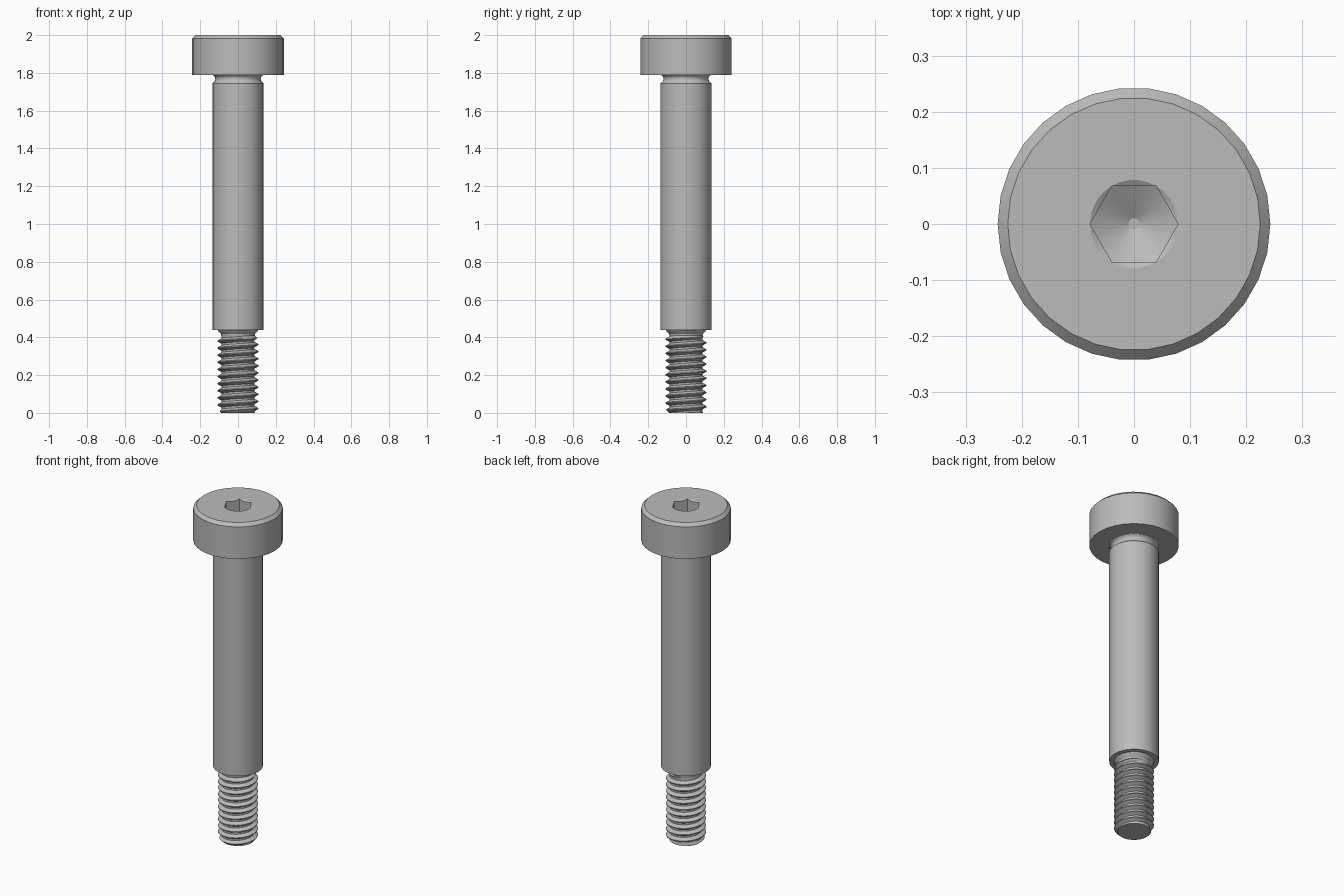
import bpy, bmesh
from math import cos, sin, pi, radians

cube = bpy.data.objects.get("Cube")
if cube:
    bpy.data.objects.remove(cube, do_unlink=True)

steel = bpy.data.materials.new("grey steel")
steel.use_nodes = True
steel.diffuse_color = (0.5, 0.5, 0.5, 1)
steel.node_tree.nodes["Principled BSDF"].inputs["Base Color"].default_value = (0.5, 0.5, 0.5, 1)

SIDES = 30


def finish(name, bm, angle=28):
    bmesh.ops.remove_doubles(bm, verts=bm.verts, dist=0.00005)
    bmesh.ops.recalc_face_normals(bm, faces=bm.faces)
    mesh = bpy.data.meshes.new(name)
    bm.to_mesh(mesh)
    bm.free()
    mesh.materials.append(steel)
    obj = bpy.data.objects.new(name, mesh)
    bpy.context.collection.objects.link(obj)
    bpy.ops.object.select_all(action="DESELECT")
    obj.select_set(True)
    bpy.context.view_layer.objects.active = obj
    bpy.ops.object.shade_smooth_by_angle(angle=radians(angle))
    return obj


def circle(r, z):
    return [(r * cos(2 * pi * i / SIDES), r * sin(2 * pi * i / SIDES), z) for i in range(SIDES)]


def hexagon(apothem, height):
    """Hexagon ring with corners on the x axis; height gives z from the radius."""
    ring = []
    for i in range(SIDES):
        a = 2 * pi * i / SIDES
        r = apothem / cos(a % (pi / 3) - pi / 6)
        ring.append((r * cos(a), r * sin(a), height(r)))
    return ring


def skin(name, rings, cap_end=False):
    bm = bmesh.new()
    loops = [[bm.verts.new(p) for p in ring] for ring in rings]
    for a, b in zip(loops, loops[1:]):
        for i in range(SIDES):
            j = (i + 1) % SIDES
            bm.faces.new((a[i], a[j], b[j], b[i]))
    if cap_end:
        bm.faces.new(loops[-1])
    return finish(name, bm)


# Head with chamfered rim and countersunk hex socket ending in a drill cone
APOTHEM, RIM = 0.068, 0.0786


def drill(r):
    return 1.87 + (r - APOTHEM) * 0.6


skin("head", [
    circle(0.12, 1.79), circle(0.243, 1.79), circle(0.243, 1.982),
    circle(0.225, 2.0), circle(RIM, 2.0),
    hexagon(APOTHEM, lambda r: 2.0 - (RIM - r) * 0.6),
    hexagon(APOTHEM, drill), circle(0.01, drill(0.01)),
], cap_end=True)

# Shoulder with the undercut fillet below the head and the neck above the thread
skin("shoulder", [circle(r, z) for r, z in (
    (0.135, 1.79), (0.126, 1.784), (0.121, 1.776), (0.12, 1.765), (0.124, 1.755),
    (0.135, 1.745), (0.135, 0.439), (0.108, 0.439), (0.1, 0.428),
    (0.09, 0.418), (0.0876, 0.405))])

# Threaded end: a helical surface trimmed by chamfers at both ends
PITCH, MINOR, MAJOR, TOP = 0.0376, 0.0876, 0.108, 0.41
TURN = 48
profile = [(0.0, MINOR), (0.25, MINOR), (0.56, MAJOR), (0.69, MAJOR)]
count = len(profile)


def thread_point(row, col):
    turn, k = divmod(row, count)
    offset, r = profile[k]
    z = PITCH * (turn - 1 + offset + col / TURN)
    z = min(max(z, 0.0), TOP)
    r = min(r, 0.09 + z, MINOR + (TOP - z) * 1.2)
    if z == 0.0:
        r = 0.09
    a = 2 * pi * col / TURN
    return (r * cos(a), r * sin(a), z)


rows = count * (int(TOP / PITCH) + 3)
bm = bmesh.new()
grid = [[bm.verts.new(thread_point(row, col)) for col in range(TURN + 1)] for row in range(rows)]
for a, b in zip(grid, grid[1:]):
    for i in range(TURN):
        bm.faces.new((a[i], a[i + 1], b[i + 1], b[i]))
bm.faces.new([bm.verts.new((0.09 * cos(2 * pi * i / TURN), 0.09 * sin(2 * pi * i / TURN), 0))
              for i in range(TURN)])
bmesh.ops.dissolve_degenerate(bm, edges=bm.edges, dist=0.00005)
finish("thread", bm)
